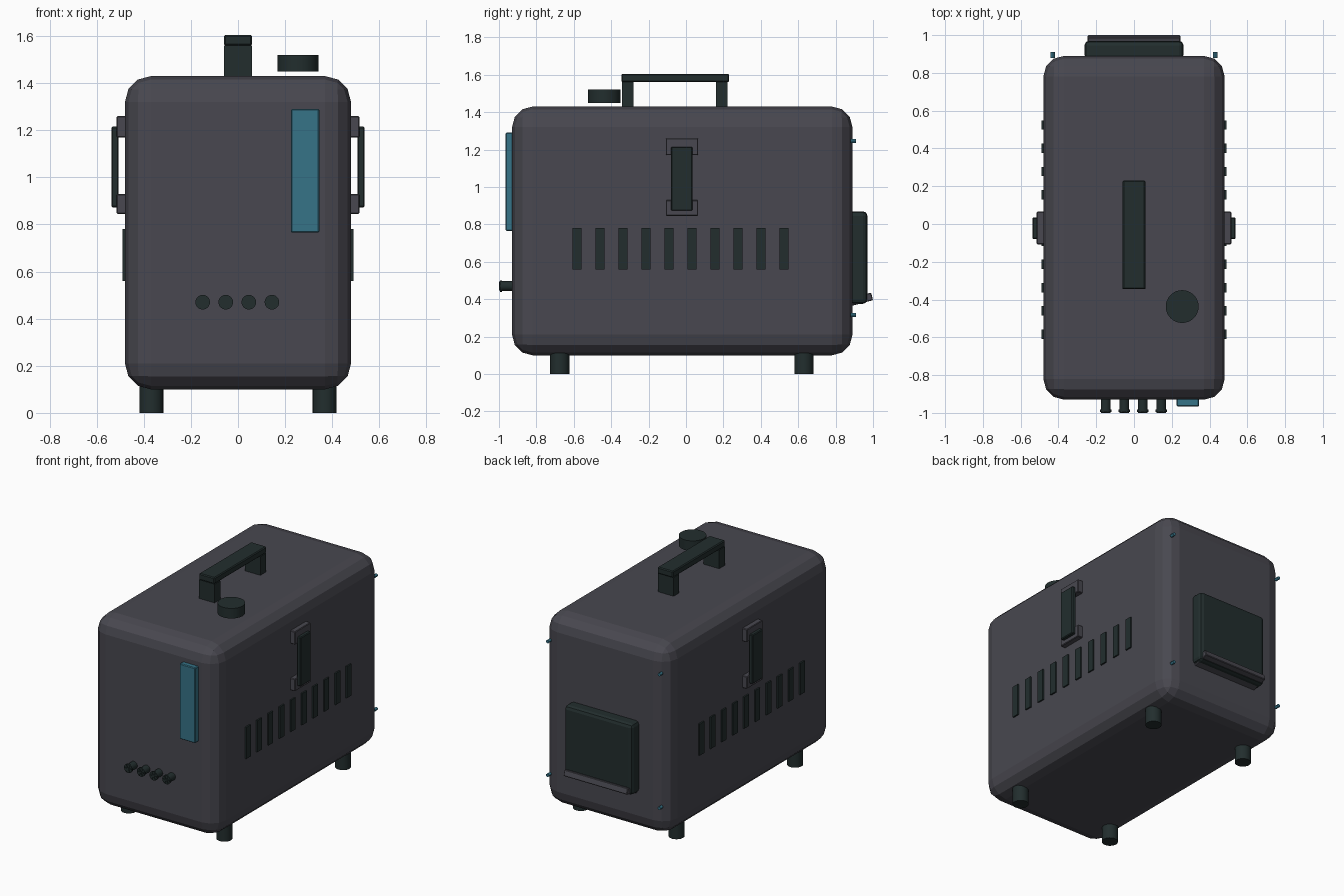
import bpy, math
from mathutils import Vector

if "Cube" in bpy.data.objects:
    bpy.data.objects.remove(bpy.data.objects["Cube"])


def material(name, rgb):
    m = bpy.data.materials.new(name)
    m.diffuse_color = (*rgb, 1)
    m.use_nodes = True
    m.node_tree.nodes["Principled BSDF"].inputs["Base Color"].default_value = m.diffuse_color
    return m


GREY = material("slate grey", (0.065, 0.064, 0.079))
DARK = material("dark green black", (0.016, 0.027, 0.027))
TEAL = material("teal", (0.037, 0.172, 0.245))


def finish(ob, name, mat, bevel, segs):
    ob.name = name
    ob.data.materials.append(mat)
    if bevel:
        b = ob.modifiers.new("bevel", 'BEVEL')
        b.width, b.segments = bevel, segs
        b.limit_method = 'ANGLE'
    return ob


def box(name, lo, hi, mat, bevel=0.0, segs=1):
    lo, hi = Vector(lo), Vector(hi)
    bpy.ops.mesh.primitive_cube_add(size=1, location=(lo + hi) / 2)
    ob = bpy.context.object
    ob.scale = hi - lo
    bpy.ops.object.transform_apply(location=False, rotation=False, scale=True)
    return finish(ob, name, mat, bevel, segs)


def cyl(name, loc, r, depth, mat, along_y=False, sides=24, bevel=0.0):
    rot = (math.pi / 2, 0, 0) if along_y else (0, 0, 0)
    bpy.ops.mesh.primitive_cylinder_add(vertices=sides, radius=r, depth=depth,
                                        location=loc, rotation=rot)
    ob = finish(bpy.context.object, name, mat, bevel, 1)
    bpy.ops.object.shade_smooth_by_angle(angle=math.radians(30))
    return ob


# Rounded case
box("case", (-0.48, -0.93, 0.10), (0.48, 0.89, 1.43), GREY, 0.11, 3)

# Carry handle and filler cap
box("handle_bar", (-0.06, -0.345, 1.56), (0.06, 0.23, 1.605), DARK, 0.006)
box("handle_front_post", (-0.06, -0.343, 1.42), (0.06, -0.28, 1.56), DARK)
box("handle_rear_post", (-0.06, 0.16, 1.42), (0.06, 0.222, 1.56), DARK)
cyl("filler_cap", (0.255, -0.437, 1.485), 0.087, 0.07, DARK, sides=32)

# Front display strip and row of ribbed knobs
box("display_strip", (0.225, -0.965, 0.765), (0.345, -0.92, 1.29), TEAL, 0.005)
for i in range(4):
    x = -0.15 + i * 0.098
    cyl("knob_stem", (x, -0.95, 0.47), 0.026, 0.08, DARK, True)
    cyl("knob_rim", (x, -0.989, 0.47), 0.031, 0.012, DARK, True)
    for k in range(3):
        rib = box("knob_rib", (-0.026, -0.004, -0.003), (0.026, 0.004, 0.003), DARK)
        rib.location = (x, -0.996, 0.47)
        rib.rotation_euler.y = k * math.pi / 3

# Feet and rear screws
for sx in (-1, 1):
    for y in (-0.675, 0.63):
        cyl("foot", (sx * 0.368, y, 0.07), 0.051, 0.14, DARK)
    for z in (0.315, 1.245):
        cyl("rear_screw", (sx * 0.43, 0.895, z), 0.011, 0.03, TEAL, True, 12)


def side_box(name, s, x0, x1, y0, y1, z0, z1, mat, bevel=0.0):
    a, b = sorted((s * x0, s * x1))
    return box(name, (a, y0, z0), (b, y1, z1), mat, bevel)


# Side vents and grab handles, mirrored left and right
for s in (-1, 1):
    for i in range(10):
        y = -0.583 + i * 0.123
        side_box("side_vent", s, 0.47, 0.49, y - 0.025, y + 0.025, 0.56, 0.78, DARK)
    for z0, z1 in ((0.845, 0.93), (1.17, 1.26)):
        side_box("grab_bracket", s, 0.47, 0.515, -0.108, 0.065, z0, z1, GREY, 0.004)
    side_box("grab_bar", s, 0.507, 0.538, -0.079, 0.035, 0.873, 1.215, DARK, 0.005)

# Rear housing with tilted lip
box("rear_housing", (-0.262, 0.87, 0.375), (0.262, 0.97, 0.87), DARK, 0.024, 2)
lip = box("rear_lip", (-0.245, -0.062, -0.021), (0.245, 0.062, 0.021), GREY, 0.004)
lip.location = (0, 0.935, 0.399)
lip.rotation_euler.x = math.radians(15)
